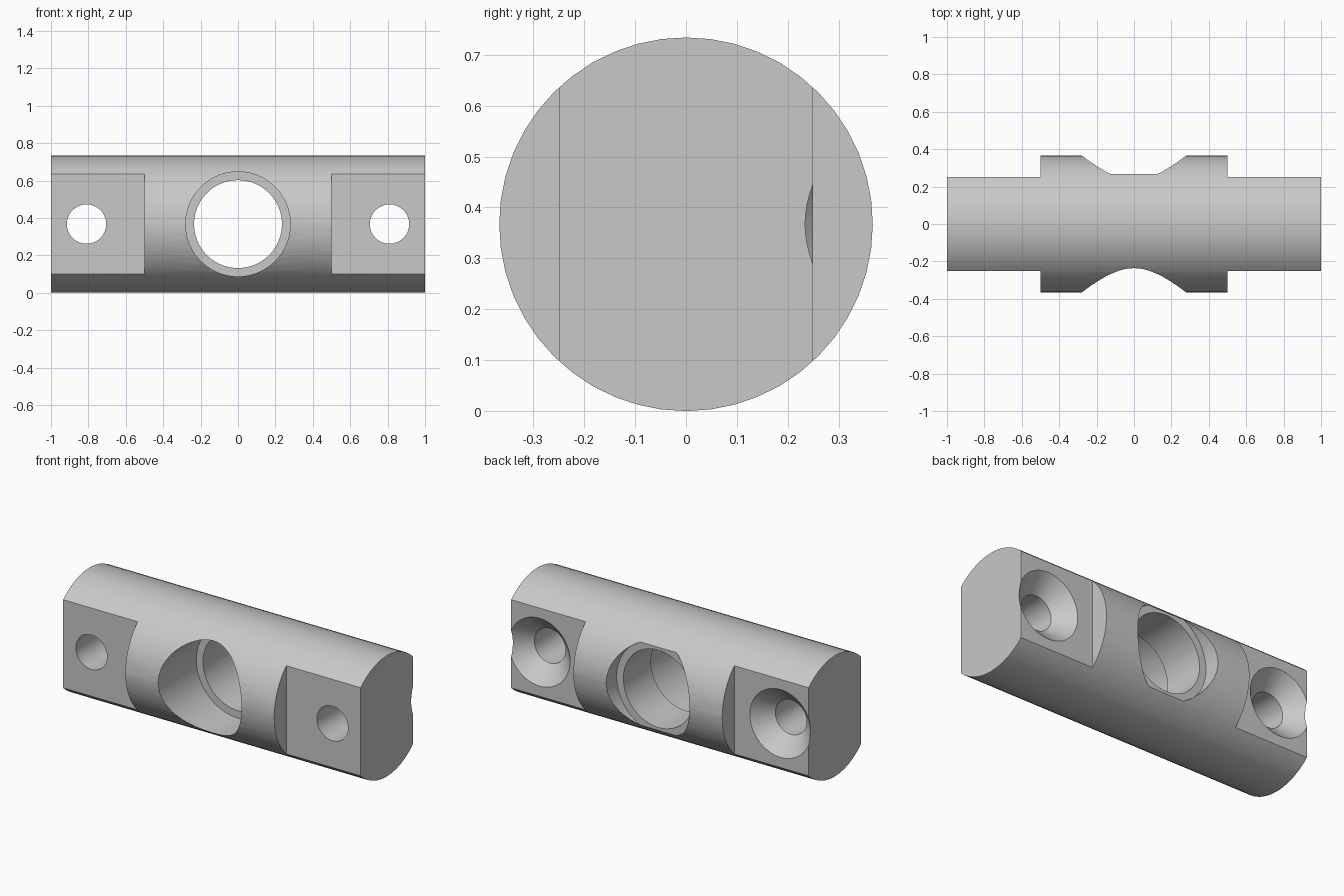
import bpy
import bmesh
import math
from mathutils import Matrix, Vector

if "Cube" in bpy.data.objects:
    bpy.data.objects.remove(bpy.data.objects["Cube"])

RADIUS = 0.367
FLAT = 0.25        # half thickness of the flattened ends
SHOULDER = 0.5     # half length of the full round middle
BOLT_X = 0.81

metal = bpy.data.materials.new("light_grey_metal")
metal.use_nodes = True
grey = (0.58, 0.58, 0.58, 1)
metal.diffuse_color = grey
metal.node_tree.nodes["Principled BSDF"].inputs["Base Color"].default_value = grey


def add_object(name, bm):
    bmesh.ops.recalc_face_normals(bm, faces=bm.faces)
    mesh = bpy.data.meshes.new(name)
    bm.to_mesh(mesh)
    bm.free()
    mesh.materials.append(metal)
    obj = bpy.data.objects.new(name, mesh)
    bpy.context.collection.objects.link(obj)
    return obj


def turned_cutter(name, x, profile, sides=64):
    """Solid of revolution about the y axis from (y, radius) pairs."""
    bm = bmesh.new()
    rings = []
    for y, r in profile:
        angles = [2 * math.pi * i / sides for i in range(sides)]
        rings.append([bm.verts.new((x + r * math.cos(a), y, RADIUS + r * math.sin(a)))
                      for a in angles])
    for a, b in zip(rings, rings[1:]):
        for i in range(sides):
            j = (i + 1) % sides
            bm.faces.new((a[i], a[j], b[j], b[i]))
    bm.faces.new(rings[0])
    bm.faces.new(rings[-1])
    return add_object(name, bm)


def box_cutter(name, low, high):
    low, high = Vector(low), Vector(high)
    bm = bmesh.new()
    bmesh.ops.create_cube(bm, size=1, matrix=Matrix.Translation((low + high) / 2)
                          @ Matrix.Diagonal((*(high - low), 1)))
    return add_object(name, bm)


# Round bar lying along x
bm = bmesh.new()
bmesh.ops.create_cone(bm, cap_ends=True, segments=48, radius1=RADIUS, radius2=RADIUS,
                      depth=2, matrix=Matrix.Translation((0, 0, RADIUS))
                      @ Matrix.Rotation(math.pi / 2, 4, "Y"))
bar = add_object("cross_bar", bm)

# Stepped central bore: wide front, narrow back, shallow seat on the back
cutters = [turned_cutter("central_bore", 0, [(-0.6, 0.28), (0, 0.28), (0, 0.235),
                                             (0.266, 0.235), (0.266, 0.28), (0.6, 0.28)])]

# Flats and countersunk bolt holes at both ends
for side in (-1, 1):
    xs = sorted((side * SHOULDER, side * 1.2))
    for face in (-1, 1):
        ys = sorted((face * FLAT, face * 0.6))
        cutters.append(box_cutter("end_flat", (xs[0], ys[0], -0.2), (xs[1], ys[1], 1)))
    cutters.append(turned_cutter("bolt_hole", side * BOLT_X,
                                 [(-0.6, 0.105), (0.149, 0.105), (FLAT, 0.206), (0.6, 0.206)]))

for cutter in cutters:
    cut = bar.modifiers.new(cutter.name, "BOOLEAN")
    cut.operation = "DIFFERENCE"
    cut.solver = "EXACT"
    cut.object = cutter
    cutter.hide_render = True

# Bake the cuts, then drop the cutters
bpy.context.view_layer.update()
baked = bpy.data.meshes.new_from_object(bar.evaluated_get(bpy.context.evaluated_depsgraph_get()))
bar.modifiers.clear()
bar.data = baked
baked.materials.clear()
baked.materials.append(metal)
for cutter in cutters:
    bpy.data.objects.remove(cutter)

bpy.ops.object.select_all(action="DESELECT")
bar.select_set(True)
bpy.context.view_layer.objects.active = bar
bpy.ops.object.shade_smooth_by_angle(angle=math.radians(25))
